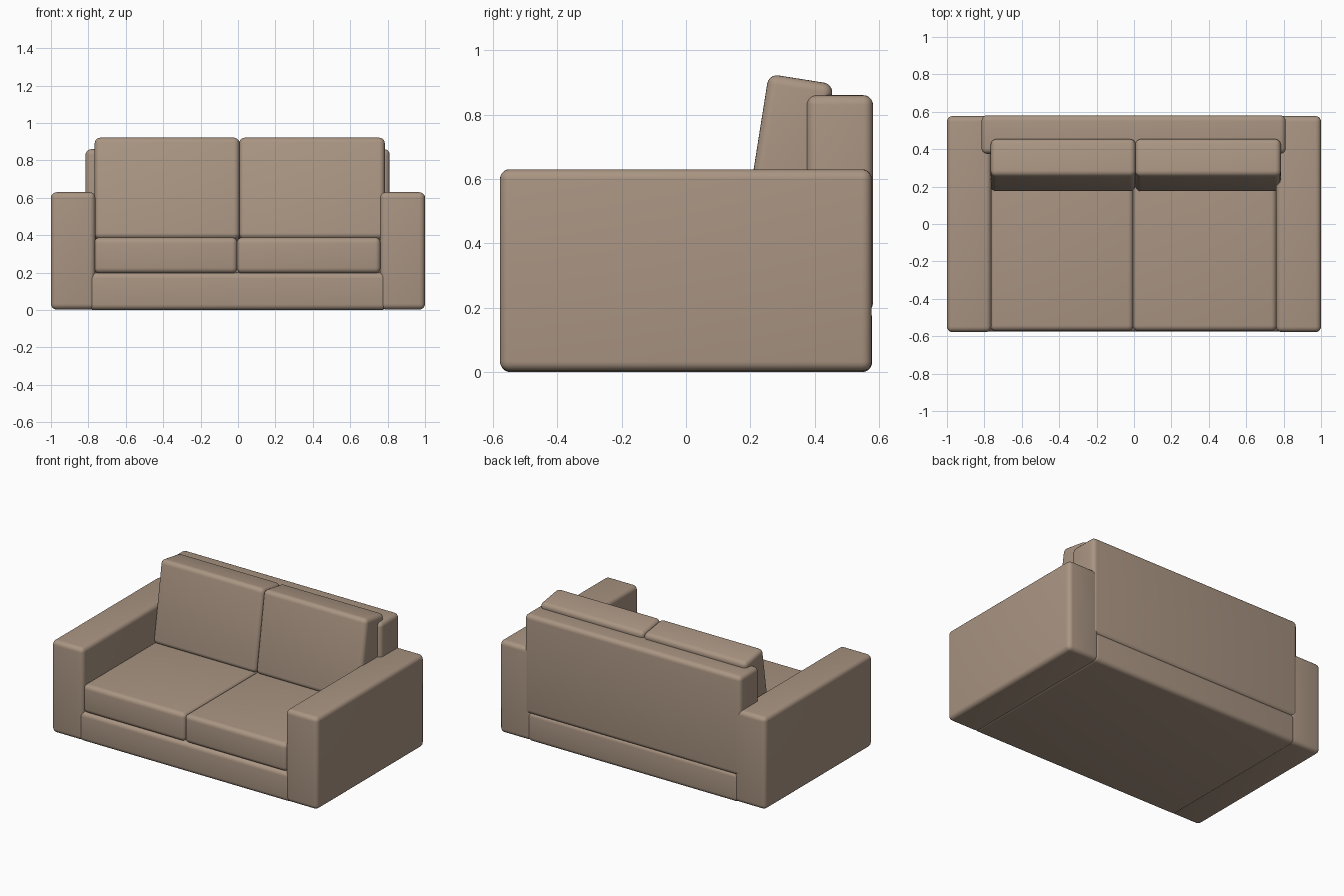
import bpy, math
from mathutils import Vector, Matrix

if "Cube" in bpy.data.objects:
    bpy.data.objects.remove(bpy.data.objects["Cube"])

fabric = bpy.data.materials.new("taupe_fabric")
fabric.diffuse_color = (0.40, 0.30, 0.225, 1)
fabric.use_nodes = True
fabric.node_tree.nodes["Principled BSDF"].inputs["Base Color"].default_value = fabric.diffuse_color


def soft_box(name, lo, hi, radius=0.03, tilt=None):
    """Rounded box between two corners; tilt = (degrees, pivot) about x."""
    lo, hi = Vector(lo), Vector(hi)
    bpy.ops.mesh.primitive_cube_add(size=1)
    ob = bpy.context.object
    ob.name = name
    size = hi - lo
    ob.data.transform(Matrix.Translation((lo + hi) / 2) @ Matrix.Diagonal((*size, 1)))
    bev = ob.modifiers.new("round", 'BEVEL')
    bev.width = radius
    bev.segments = 5
    bev.limit_method = 'NONE'
    bpy.ops.object.modifier_apply(modifier=bev.name)
    if tilt:
        deg, pivot = tilt
        p = Vector(pivot)
        ob.data.transform(Matrix.Translation(p) @ Matrix.Rotation(math.radians(deg), 4, 'X')
                          @ Matrix.Translation(-p))
    ob.data.materials.append(fabric)
    bpy.ops.object.shade_smooth_by_angle(angle=math.radians(40))
    return ob


# frame: base, arms and backrest
soft_box("base", (-0.80, -0.576, 0.0), (0.795, 0.578, 0.20))
soft_box("left_arm", (-1.0, -0.578, 0.003), (-0.763, 0.577, 0.63))
soft_box("right_arm", (0.76, -0.578, 0.003), (1.0, 0.577, 0.63))
soft_box("backrest", (-0.815, 0.375, 0.185), (0.811, 0.581, 0.86))

# two seat cushions and two leaning back cushions
for side, x0, x1, b0, b1 in (("left", -0.77, -0.003, -0.766, 0.008),
                             ("right", -0.006, 0.763, 0.007, 0.785)):
    soft_box(side + "_seat_cushion", (x0, -0.572, 0.196), (x1, 0.42, 0.388))
    # box stands on its lower front edge, then leans back
    pivot = (0, 0.171, 0.383)
    soft_box(side + "_back_cushion", (b0, 0.171, 0.383), (b1, 0.375, 0.933), 0.03,
             (-9, pivot))
